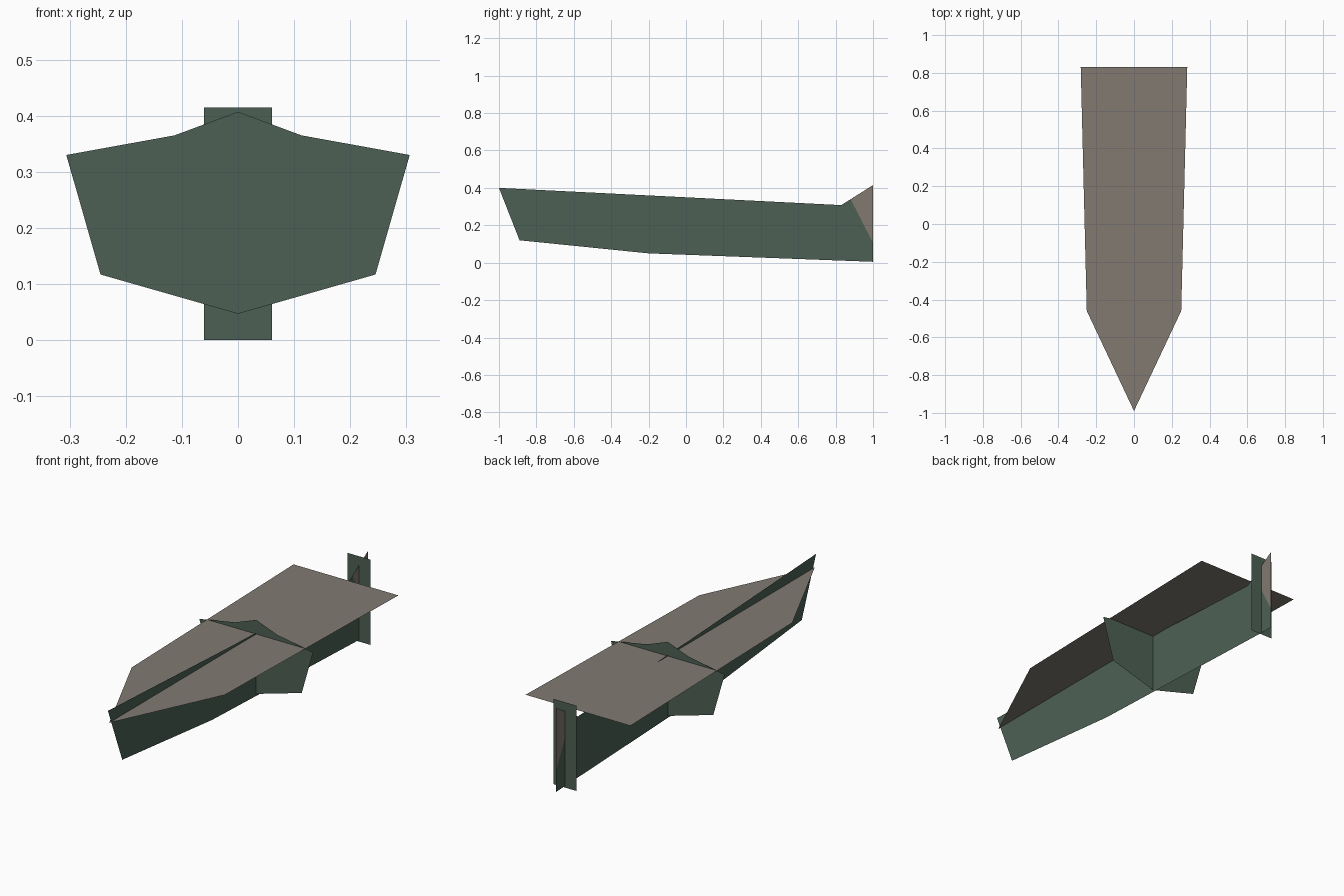
import bpy
import bmesh
from mathutils import Vector

cube = bpy.data.objects.get("Cube")
if cube:
    bpy.data.objects.remove(cube, do_unlink=True)


def make_material(name, rgb):
    mat = bpy.data.materials.new(name)
    mat.use_nodes = True
    mat.diffuse_color = (*rgb, 1)
    mat.node_tree.nodes["Principled BSDF"].inputs["Base Color"].default_value = (*rgb, 1)
    return mat


green = make_material("hull_green", (0.073, 0.118, 0.088))
beige = make_material("deck_beige", (0.22, 0.195, 0.165))


def plate(name, outline, place, materials, split=None):
    """Thin flat sheet; split = (point, normal) gives the far side the second material."""
    bm = bmesh.new()
    bm.faces.new([bm.verts.new(place(a, b)) for a, b in outline])
    if split:
        point, normal = Vector(split[0]), Vector(split[1])
        bmesh.ops.bisect_plane(bm, geom=bm.verts[:] + bm.edges[:] + bm.faces[:],
                               plane_co=point, plane_no=normal)
        for face in bm.faces:
            if (face.calc_center_median() - point).dot(normal) > 0:
                face.material_index = 1
    mesh = bpy.data.meshes.new(name)
    bm.to_mesh(mesh)
    bm.free()
    for mat in materials:
        mesh.materials.append(mat)
    obj = bpy.data.objects.new(name, mesh)
    bpy.context.collection.objects.link(obj)
    return obj


def mirrored(half):
    """Close a half outline across the centre line."""
    return half + [(-a, b) for a, b in reversed(half) if a > 0]


# Flat deck with pointed bow
plate("deck", mirrored([(0, -0.99), (0.25, -0.46), (0.282, 0.83)]),
      lambda a, b: (a, b, 0.338), [beige])

# Lengthwise hull profile with raised beige stern corner
plate("hull_profile",
      [(-1, 0.4), (-0.89, 0.12), (-0.2, 0.05), (1, 0.005), (1, 0.415), (0.83, 0.308)],
      lambda a, b: (0, a, b), [green, beige],
      split=((0, 0.88, 0.34), (0, 0.235, 0.12)))

# Midship cross-section
plate("midship_section",
      mirrored([(0, 0.047), (0.245, 0.117), (0.306, 0.33), (0.113, 0.365), (0, 0.407)]),
      lambda a, b: (a, 0.14, b), [green])

# Narrow upright stern plate
plate("stern_plate", mirrored([(0.061, 0), (0.061, 0.415)]),
      lambda a, b: (a, 0.93, b), [green])
